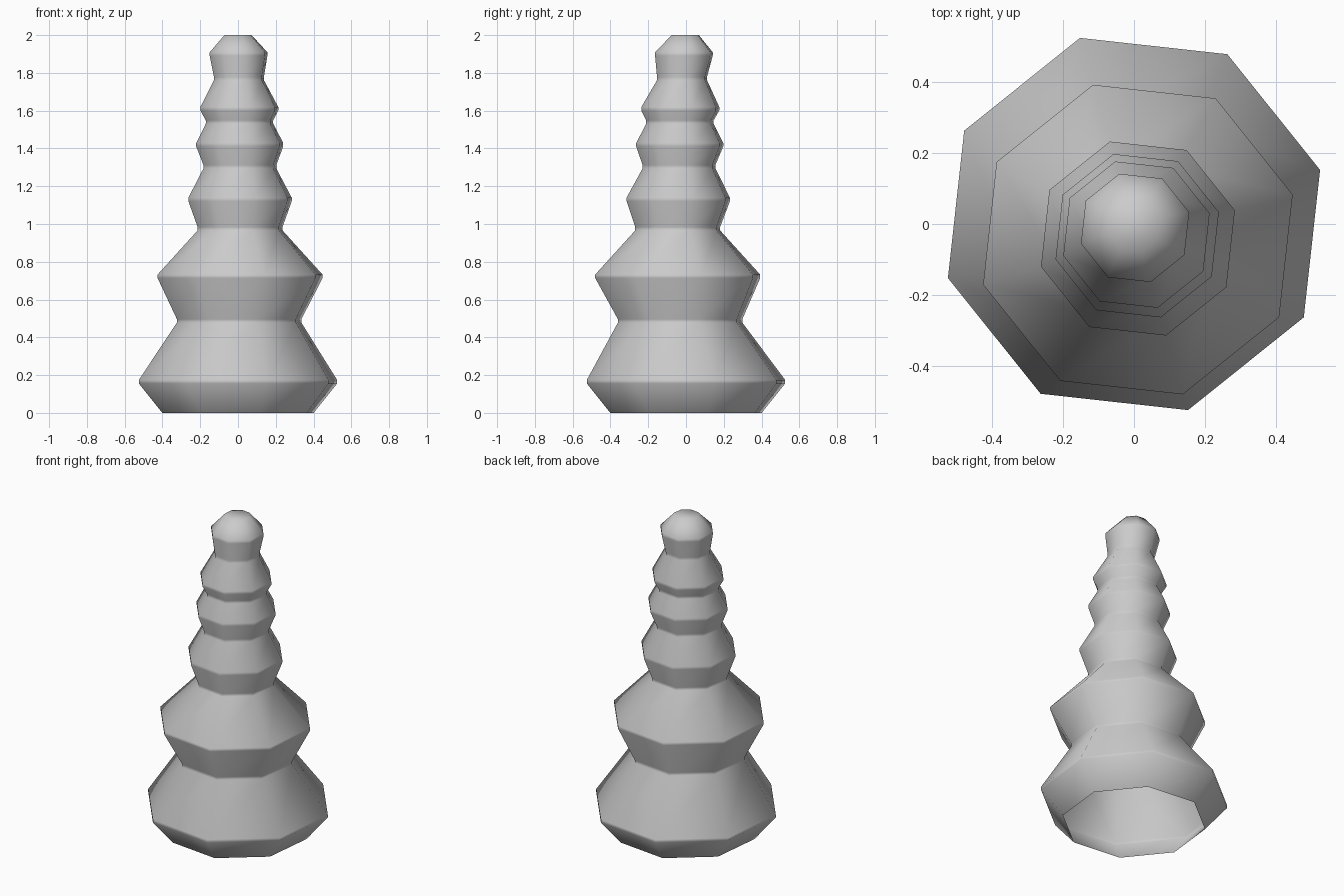
import bpy, bmesh
from math import cos, sin, radians, tau

if "Cube" in bpy.data.objects:
    bpy.data.objects.remove(bpy.data.objects["Cube"])

SIDES = 8
TURN = radians(16.2)
BAND = 0.009  # half height of the softened crease

# Rings from bottom to top: z, radius, centre x, centre y
RINGS = [
    (0.00, 0.417, 0.000, 0.000),
    (0.165, 0.547, 0.000, 0.000),
    (0.487, 0.343, 0.006, -0.031),
    (0.723, 0.455, 0.011, -0.044),
    (0.975, 0.234, 0.011, -0.044),
    (1.13, 0.285, 0.011, -0.041),
    (1.303, 0.201, 0.010, -0.037),
    (1.42, 0.240, 0.009, -0.033),
    (1.54, 0.186, 0.008, -0.032),
    (1.61, 0.215, 0.007, -0.030),
    (1.77, 0.138, 0.005, -0.021),
    (1.90, 0.159, 0.003, -0.011),
    (2.00, 0.075, 0.000, -0.004),
]


def add_ring(bm, z, r, cx, cy):
    return [bm.verts.new((cx + r * cos(TURN + tau * i / SIDES),
                          cy + r * sin(TURN + tau * i / SIDES), z))
            for i in range(SIDES)]


bm = bmesh.new()
loops = []
for n, (z, r, cx, cy) in enumerate(RINGS):
    # Inner creases become a narrow band of two rings
    ends = n in (0, len(RINGS) - 1)
    for dz in ((0,) if ends else (-BAND, BAND)):
        loops.append(add_ring(bm, z + dz, r, cx, cy))

# Tiered walls, open underneath
for low, high in zip(loops, loops[1:]):
    for i in range(SIDES):
        j = (i + 1) % SIDES
        bm.faces.new((low[i], low[j], high[j], high[i]))

# Closed tip
bm.faces.new(loops[-1])

mesh = bpy.data.meshes.new("tiered_spire")
bm.to_mesh(mesh)
bm.free()
for p in mesh.polygons:
    p.use_smooth = True
spire = bpy.data.objects.new("tiered_spire", mesh)
bpy.context.collection.objects.link(spire)
